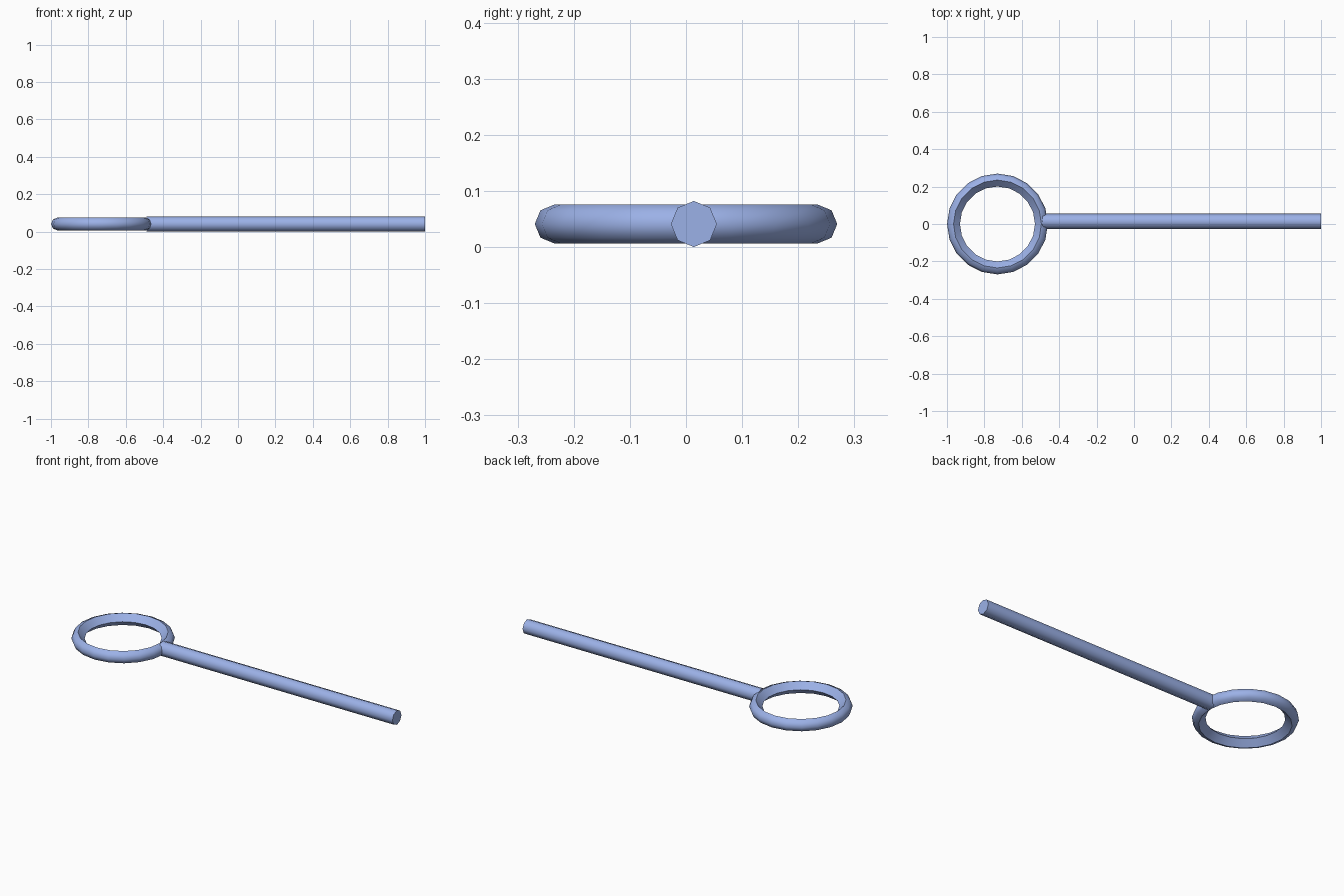
import bpy, bmesh
from math import pi, sin, cos, radians
from mathutils import Matrix, Vector

if "Cube" in bpy.data.objects:
    bpy.data.objects.remove(bpy.data.objects["Cube"])

Z = 0.041  # shared centre height

blue = bpy.data.materials.new("blue")
blue.diffuse_color = (0.33, 0.44, 0.8, 1)
blue.use_nodes = True
blue.node_tree.nodes["Principled BSDF"].inputs["Base Color"].default_value = blue.diffuse_color


def finish(part):
    part.data.materials.append(blue)
    bpy.ops.object.select_all(action='DESELECT')
    part.select_set(True)
    bpy.context.view_layer.objects.active = part
    bpy.ops.object.transform_apply(location=False, rotation=True, scale=True)
    bpy.ops.object.shade_smooth_by_angle(angle=radians(50))


# ring: section rounded outside, with a sharp ridge inside, spun round z
bm = bmesh.new()
R, r = 0.235, 0.0345
section = [bm.verts.new((R + r * cos(radians(a)), 0, r * sin(radians(a))))
           for a in (-90, -45, 0, 45, 90, 180)]
edges = [bm.edges.new((section[i - 1], section[i])) for i in range(6)]
bmesh.ops.spin(bm, geom=section + edges, cent=(0, 0, 0), axis=(0, 0, 1),
               angle=2 * pi, steps=20, use_merge=True)
bmesh.ops.remove_doubles(bm, verts=bm.verts, dist=1e-4)
bmesh.ops.recalc_face_normals(bm, faces=bm.faces)
mesh = bpy.data.meshes.new("ring")
bm.to_mesh(mesh)
bm.free()
ring = bpy.data.objects.new("ring", mesh)
ring.location = (-0.73, 0, Z)
bpy.context.collection.objects.link(ring)
finish(ring)

# handle: eight-sided rod running out from the ring
bpy.ops.mesh.primitive_cylinder_add(
    vertices=8, radius=0.041, depth=1.49,
    location=(0.255, 0.014, Z), rotation=(0, pi / 2, 0))
handle = bpy.context.object
handle.name = "handle"
finish(handle)
